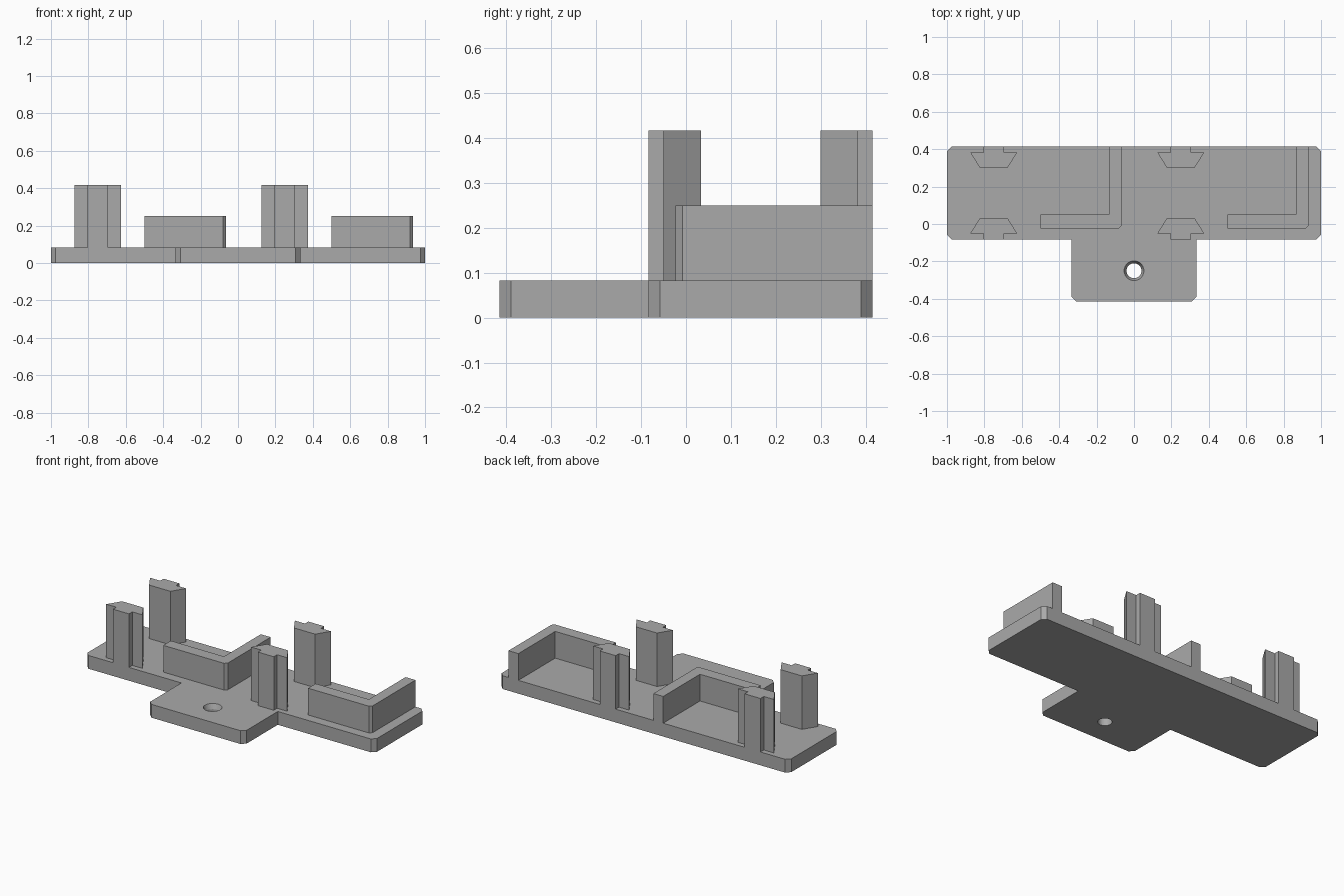
import bpy
import bmesh
from mathutils import Matrix

cube = bpy.data.objects.get("Cube")
if cube:
    bpy.data.objects.remove(cube)

grey = bpy.data.materials.new("mid_grey")
grey.use_nodes = True
COLOUR = (0.4, 0.4, 0.4, 1)
grey.diffuse_color = COLOUR
grey.node_tree.nodes["Principled BSDF"].inputs["Base Color"].default_value = COLOUR

BASE_TOP = 0.083
BACK = 0.415
BAR_FRONT = -0.083


def finish(name, bm):
    bmesh.ops.recalc_face_normals(bm, faces=bm.faces)
    mesh = bpy.data.meshes.new(name)
    bm.to_mesh(mesh)
    bm.free()
    mesh.materials.append(grey)
    obj = bpy.data.objects.new(name, mesh)
    bpy.context.collection.objects.link(obj)
    return obj


def prism(name, outline, z0, z1):
    """Extrude a plan outline upward."""
    bm = bmesh.new()
    face = bm.faces.new([bm.verts.new((x, y, z0)) for x, y in outline])
    top = bmesh.ops.extrude_face_region(bm, geom=[face])["geom"]
    verts = [v for v in top if isinstance(v, bmesh.types.BMVert)]
    bmesh.ops.translate(bm, verts=verts, vec=(0, 0, z1 - z0))
    return finish(name, bm)


def drill(target, r0, r1, z0, z1):
    """Cut a round, optionally tapered, hole in the mounting tab."""
    bm = bmesh.new()
    bmesh.ops.create_cone(bm, cap_ends=True, segments=32, radius1=r0, radius2=r1,
                          depth=z1 - z0, matrix=Matrix.Translation((0, -0.25, (z0 + z1) / 2)))
    cutter = finish("hole_cutter", bm)
    cutter.hide_render = True
    mod = target.modifiers.new("hole", "BOOLEAN")
    mod.operation = "DIFFERENCE"
    mod.solver = "EXACT"
    mod.object = cutter
    bpy.context.view_layer.objects.active = target
    bpy.ops.object.modifier_apply(modifier=mod.name)
    bpy.data.objects.remove(cutter)


# T-shaped base plate with chamfered outer corners
c = 0.025
half = [(0.333 - c, -BACK), (0.333, c - BACK), (0.333, BAR_FRONT),
        (1 - c, BAR_FRONT), (1, BAR_FRONT + c), (1, BACK - c), (1 - c, BACK)]
base = prism("base_plate", half + [(-x, y) for x, y in reversed(half)], 0, BASE_TOP)

# Countersunk screw hole
drill(base, 0.04, 0.04, -0.05, 0.15)
drill(base, 0.04, 0.0573, 0.053, 0.093)

# Dovetail posts: narrow stem on the outside, tapering head facing inward
post_half = [(0.055, 0), (0.055, 0.033), (0.125, 0.033), (0.073, 0.116)]
post = post_half + [(-x, d) for x, d in reversed(post_half)]

# L-shaped wall with a chamfered outer corner
wall_front, b = -0.023, 0.015
wall = [(-0.5, wall_front), (-0.065 - b, wall_front), (-0.065, wall_front + b),
        (-0.065, BACK), (-0.133, BACK), (-0.133, 0.052), (-0.5, 0.052)]

# Two identical stations, one unit apart
for side, shift in (("right", 0), ("left", 1)):
    cx = shift - 0.75
    prism(f"front_post_{side}", [(cx + x, BAR_FRONT + d) for x, d in post], BASE_TOP, 0.417)
    prism(f"back_post_{side}", [(cx + x, BACK - d) for x, d in post], BASE_TOP, 0.417)
    prism(f"corner_wall_{side}", [(x + shift, y) for x, y in wall], BASE_TOP, 0.25)
